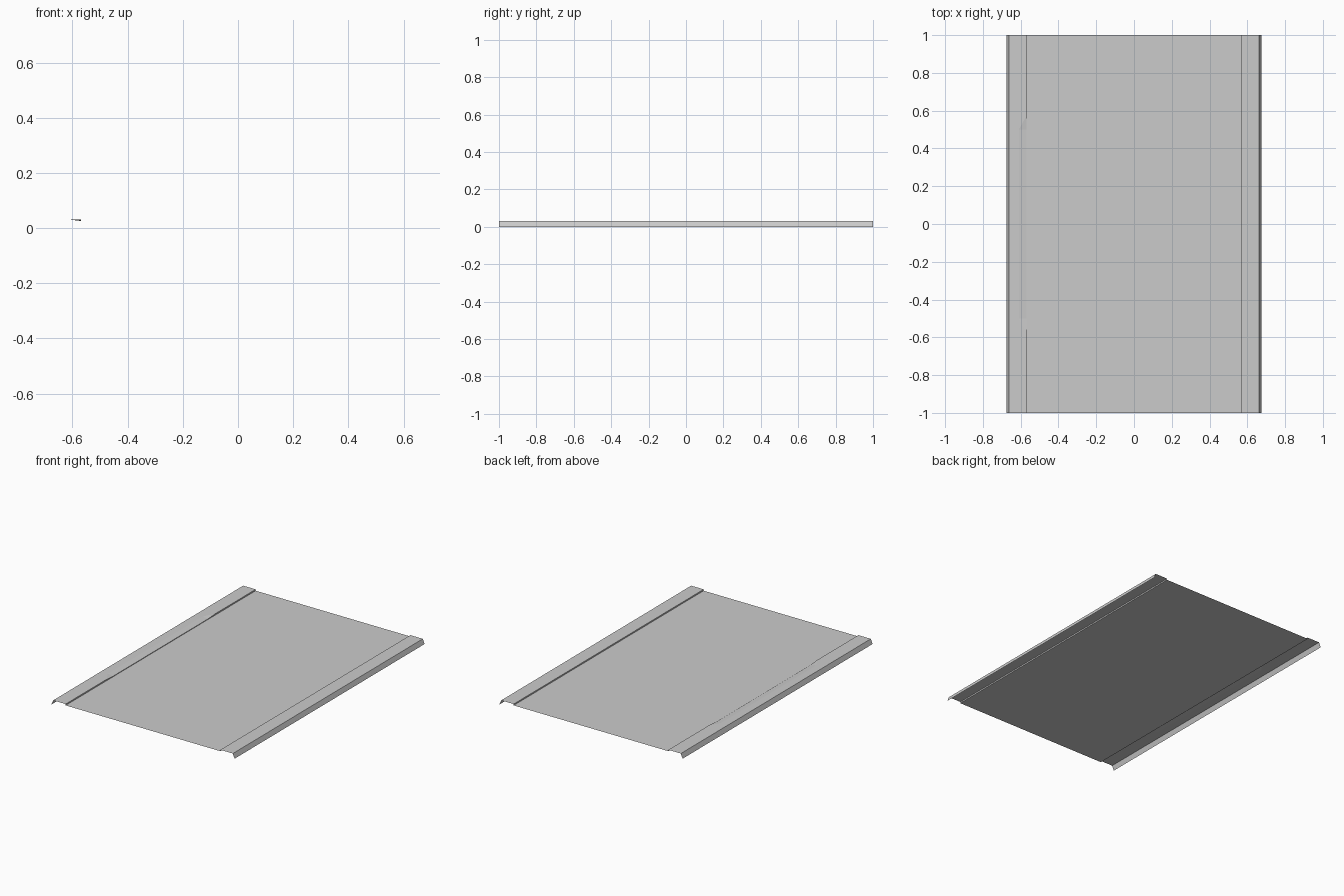
import bpy, bmesh

if "Cube" in bpy.data.objects:
    bpy.data.objects.remove(bpy.data.objects["Cube"])

TOP, PANEL, DIP = 0.031, 0.022, 0.026
STATIONS = [-1.0, -0.57, -0.5, 0.5, 0.57, 1.0]   # y positions along the tray


def section(y):
    # open sheet cross-section; the left rim edge is pressed down mid-length
    edge = DIP if abs(y) < 0.55 else TOP
    return [(-0.675, 0.0), (-0.662, TOP), (-0.61, TOP), (-0.57, edge),
            (-0.57, PANEL), (0.57, PANEL), (0.57, TOP), (0.662, TOP), (0.675, 0.0)]


# folded sheet panel with raised rims and downturned lips
bm = bmesh.new()
rows = [[bm.verts.new((x, y, z)) for x, z in section(y)] for y in STATIONS]
for a, b in zip(rows, rows[1:]):
    for i in range(len(a) - 1):
        bm.faces.new((a[i], a[i + 1], b[i + 1], b[i]))

# split the warped ramp quads into flat triangles
bmesh.ops.triangulate(bm, faces=[f for f in bm.faces
                                 if abs(f.calc_center_median().x + 0.59) < 0.01])
bm.normal_update()
mesh = bpy.data.meshes.new("sheet_panel")
bm.to_mesh(mesh)
bm.free()
panel = bpy.data.objects.new("sheet_panel", mesh)
bpy.context.collection.objects.link(panel)
